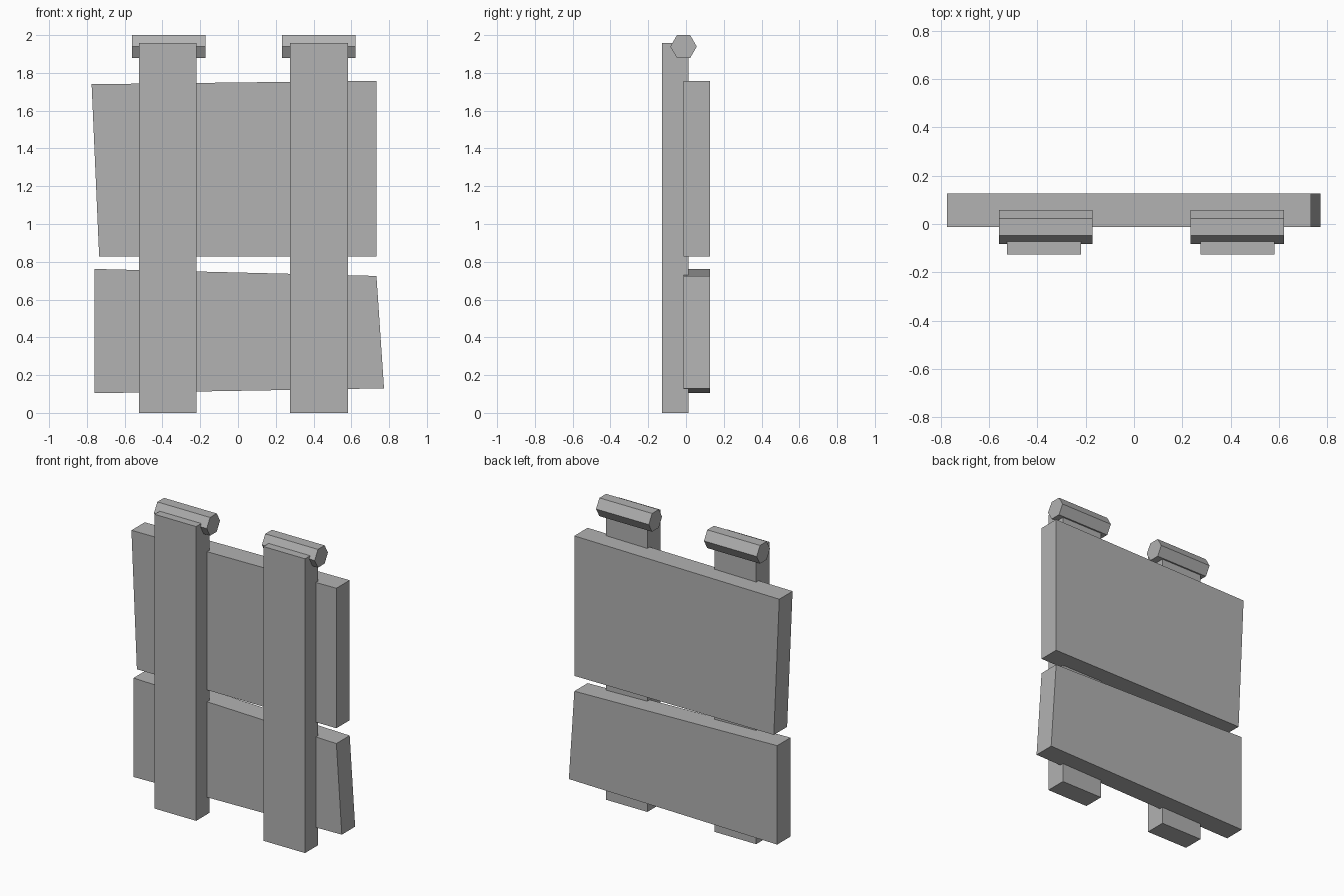
import bpy, bmesh
from math import cos, sin, tau
from mathutils import Vector

if "Cube" in bpy.data.objects:
    bpy.data.objects.remove(bpy.data.objects["Cube"])

# Mid grey shared by every part
grey = bpy.data.materials.new("mid_grey")
grey.diffuse_color = (0.445, 0.445, 0.445, 1)
grey.use_nodes = True
grey.node_tree.nodes["Principled BSDF"].inputs["Base Color"].default_value = grey.diffuse_color


def prism(name, profile, depth):
    """Extrude a closed planar profile along the vector depth."""
    bm = bmesh.new()
    face = bm.faces.new([bm.verts.new(p) for p in profile])
    ext = bmesh.ops.extrude_face_region(bm, geom=[face], use_keep_orig=True)
    verts = [g for g in ext["geom"] if isinstance(g, bmesh.types.BMVert)]
    bmesh.ops.translate(bm, verts=verts, vec=Vector(depth))
    bmesh.ops.recalc_face_normals(bm, faces=bm.faces)
    mesh = bpy.data.meshes.new(name)
    bm.to_mesh(mesh)
    bm.free()
    mesh.materials.append(grey)
    obj = bpy.data.objects.new(name, mesh)
    bpy.context.collection.objects.link(obj)
    return obj


# Crooked boards: corners in x, z
boards = {
    "upper_board": [(-0.775, 1.74), (-0.735, 0.827), (0.733, 0.827), (0.733, 1.758)],
    "lower_board": [(-0.76, 0.762), (-0.76, 0.104), (0.773, 0.13), (0.733, 0.725)],
}
for name, corners in boards.items():
    prism(name, [(x, -0.013, z) for x, z in corners], (0, 0.14, 0))

# Upright posts, each with a hexagonal peg across the top
for side, post_x, peg_x in (("left", -0.372, -0.366), ("right", 0.429, 0.428)):
    x0, x1 = post_x - 0.153, post_x + 0.153
    prism(side + "_post",
          [(x0, -0.127, 0), (x1, -0.127, 0), (x1, 0.012, 0), (x0, 0.012, 0)],
          (0, 0, 1.957))
    prism(side + "_peg",
          [(peg_x - 0.194, -0.013 + 0.07 * cos(tau * i / 6),
            1.9394 + 0.07 * sin(tau * i / 6)) for i in range(6)],
          (0.388, 0, 0))
